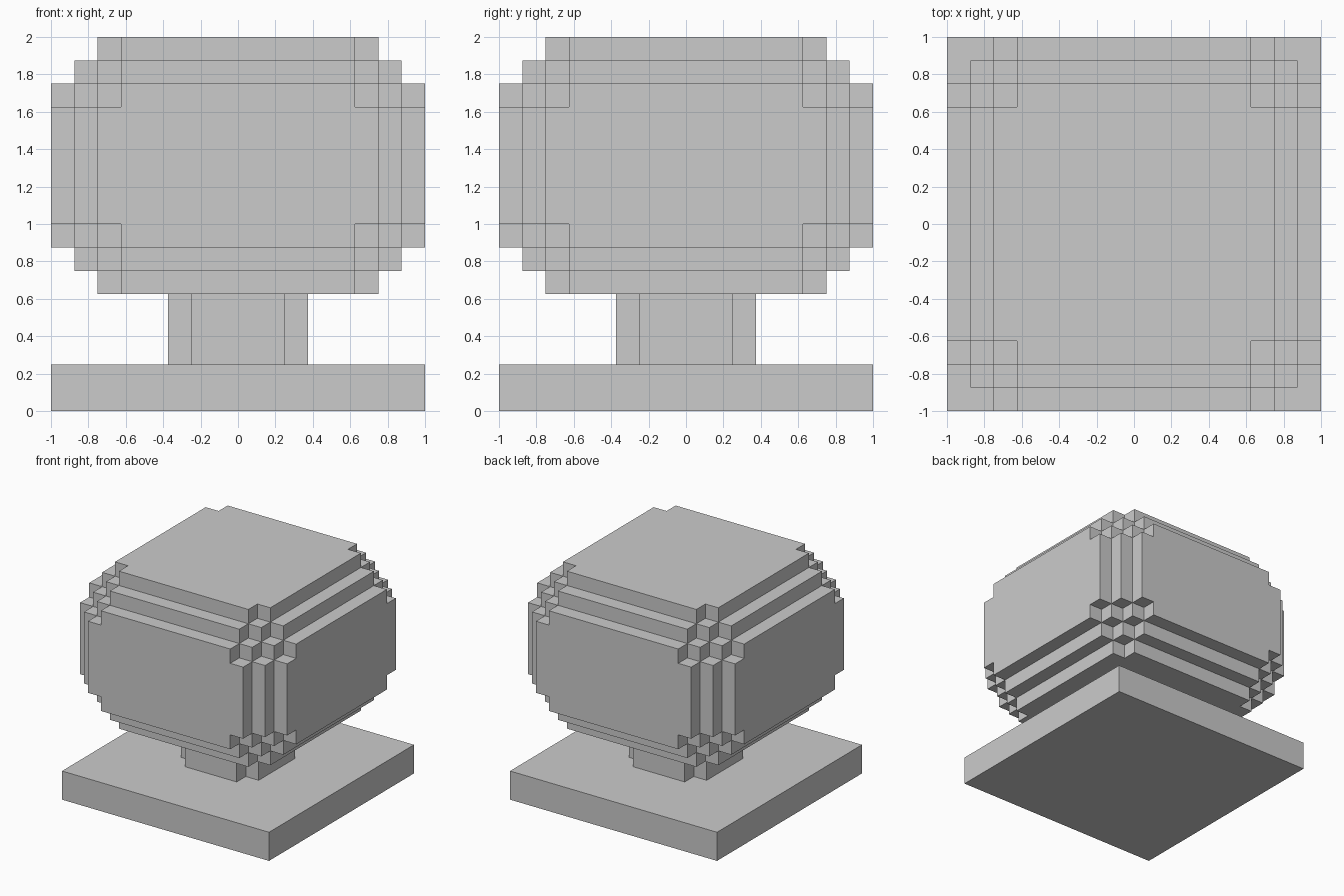
import bpy, bmesh, math
from mathutils import Vector

if "Cube" in bpy.data.objects:
    bpy.data.objects.remove(bpy.data.objects["Cube"])

CELL = 0.125  # block size


def block_skin(name, size, z0, filled):
    """Outer skin of the grid cells accepted by filled(i, j, k), merged into flat faces."""
    nx, ny, nz = size
    cells = {(i, j, k) for i in range(nx) for j in range(ny) for k in range(nz)
             if filled(i, j, k)}
    bm = bmesh.new()
    verts = {}

    def vert(p):
        if p not in verts:
            verts[p] = bm.verts.new(((p[0] - nx / 2) * CELL, (p[1] - ny / 2) * CELL,
                                     z0 + p[2] * CELL))
        return verts[p]

    for c in sorted(cells):
        for axis in range(3):
            u, v = (axis + 1) % 3, (axis + 2) % 3
            for side in (0, 1):
                n = list(c)
                n[axis] += 2 * side - 1
                if tuple(n) in cells:
                    continue
                quad = []
                for du, dv in ((0, 0), (1, 0), (1, 1), (0, 1)):
                    p = list(c)
                    p[axis] += side
                    p[u] += du
                    p[v] += dv
                    quad.append(vert(tuple(p)))
                bm.faces.new(quad if side else quad[::-1])
    bmesh.ops.dissolve_limit(bm, angle_limit=math.radians(1),
                             verts=bm.verts[:], edges=bm.edges[:])
    mesh = bpy.data.meshes.new(name)
    bm.to_mesh(mesh)
    bm.free()
    obj = bpy.data.objects.new(name, mesh)
    bpy.context.collection.objects.link(obj)
    return obj


# Crown: block with stepped edges and stepped corners
CROWN = (16, 16, 11)


def in_crown(*c):
    a, b, d = sorted(min(p, n - 1 - p) for p, n in zip(c, CROWN))
    return a + b >= 2 and a + b + d >= 5


block_skin("crown", CROWN, 0.625, in_crown)

# Trunk: square column with notched corners
block_skin("trunk", (6, 6, 3), 0.25,
           lambda i, j, k: not (i in (0, 5) and j in (0, 5)))

# Base slab
block_skin("base", (16, 16, 2), 0.0, lambda i, j, k: True)
